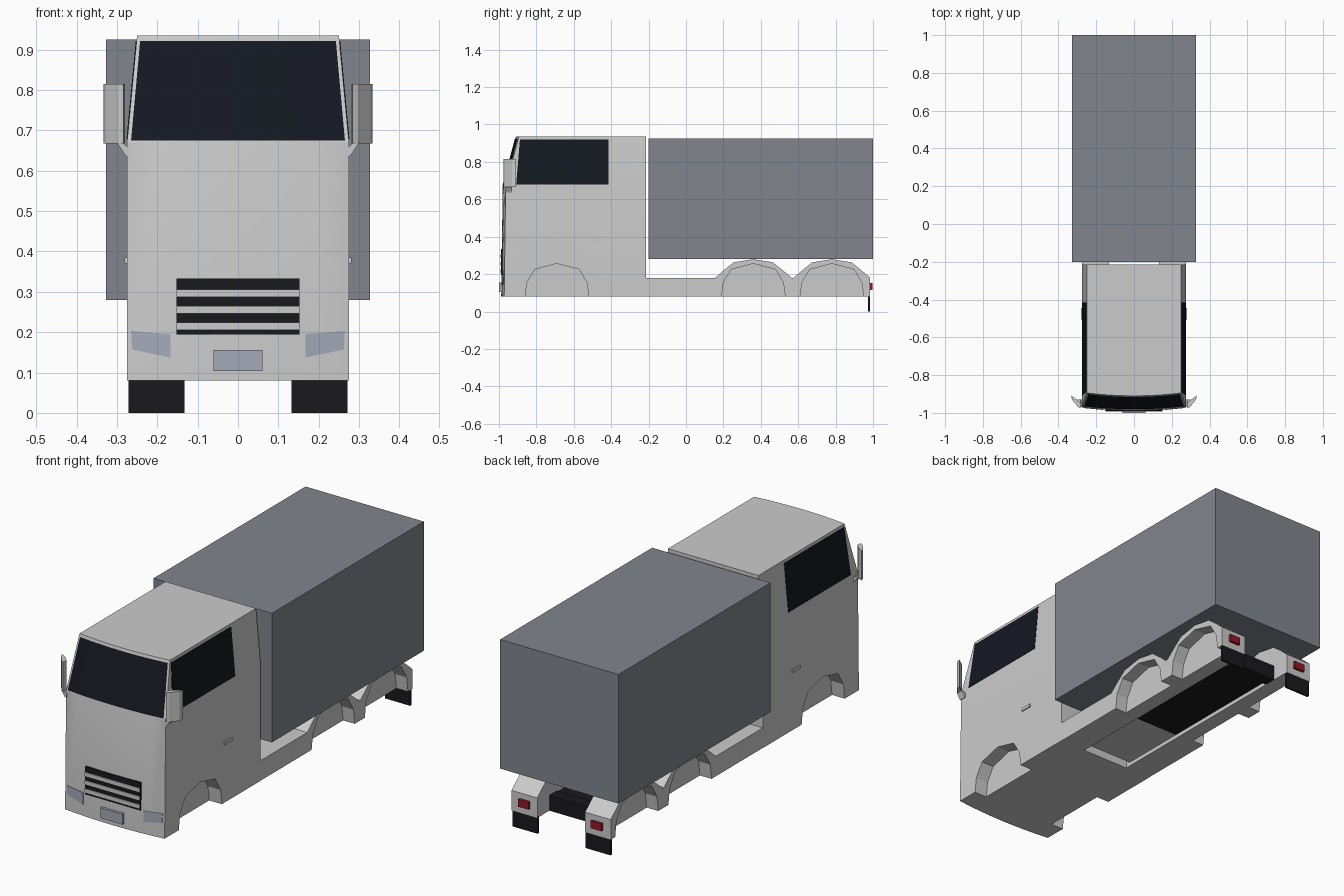
import bpy, bmesh

if "Cube" in bpy.data.objects:
    bpy.data.objects.remove(bpy.data.objects["Cube"])


def material(name, r, g, b):
    m = bpy.data.materials.new(name)
    m.diffuse_color = (r, g, b, 1)
    m.use_nodes = True
    m.node_tree.nodes["Principled BSDF"].inputs["Base Color"].default_value = m.diffuse_color
    return m


BLACK = material("black", 0.01, 0.01, 0.012)
GLASS = material("dark_glass", 0.007, 0.009, 0.015)
CARGO = material("cargo_grey", 0.22, 0.235, 0.27)
LAMP = material("lamp_glass", 0.36, 0.4, 0.48)
RED = material("red_lamp", 0.3, 0.01, 0.02)


def make(name, verts, faces, mat=None, mirror=False):
    me = bpy.data.meshes.new(name)
    me.from_pydata(verts, [], faces)
    bm = bmesh.new()
    bm.from_mesh(me)
    bmesh.ops.recalc_face_normals(bm, faces=bm.faces)
    bm.to_mesh(me)
    bm.free()
    ob = bpy.data.objects.new(name, me)
    bpy.context.collection.objects.link(ob)
    if mat:
        me.materials.append(mat)
    if mirror:
        ob.modifiers.new("mirror", 'MIRROR')
    return ob


def prism(name, pts, axis, lo, hi, mat=None, mirror=False):
    """Extrude a 2D profile along an axis (0=x, 1=y, 2=z)."""
    def place(p, d):
        v = list(p)
        v.insert(axis, d)
        return v
    n = len(pts)
    verts = [place(p, d) for d in (lo, hi) for p in pts]
    faces = [list(range(n)), list(range(n, 2 * n))]
    faces += [[i, (i + 1) % n, n + (i + 1) % n, n + i] for i in range(n)]
    return make(name, verts, faces, mat, mirror)


def box(name, x, y, z, mat=None, mirror=False):
    pts = [(x[0], y[0]), (x[1], y[0]), (x[1], y[1]), (x[0], y[1])]
    return prism(name, pts, 2, z[0], z[1], mat, mirror)


# Cab: bowed front, tapering above the waist
LEVELS = [(0.08, 0.275, -0.988), (0.67, 0.275, -0.98), (0.935, 0.25, -0.91)]
COLS = [-1, -0.75, -0.5, -0.25, 0, 0.25, 0.5, 0.75, 1]


def front(f, z):
    a, b = (LEVELS[0], LEVELS[1]) if z < 0.67 else (LEVELS[1], LEVELS[2])
    t = (z - a[0]) / (b[0] - a[0])
    w, y = a[1] + t * (b[1] - a[1]), a[2] + t * (b[2] - a[2])
    return [f * w, y + 0.016 * f * f, z]


verts, faces = [], []
for z, w, _ in LEVELS:
    verts += [front(f, z) for f in COLS] + [[w, -0.215, z], [-w, -0.215, z]]
n = len(COLS) + 2
for k in range(2):
    for i in range(n):
        j = (i + 1) % n
        faces.append([k * n + i, k * n + j, (k + 1) * n + j, (k + 1) * n + i])
faces += [list(range(n)), list(range(2 * n, 3 * n))]
cab = make("cab", verts, faces)

# Front wheel wells cut into the cab
half = [(0.17, 0.08), (0.16, 0.155), (0.118, 0.225), (0, 0.256)]
well = half + [(-y, z) for y, z in half[-2::-1]]
for s in (-1, 1):
    pts = [(-0.69 + y, z) for y, z in well] + [(-0.86, 0), (-0.52, 0)]
    cutter = prism("well_cutter", pts, 0, *sorted((s * 0.205, s * 0.4)))
    cutter.hide_render = True
    mod = cab.modifiers.new("well", 'BOOLEAN')
    mod.operation, mod.solver, mod.object = 'DIFFERENCE', 'EXACT', cutter
    bpy.context.view_layer.objects.active = cab
    bpy.ops.object.modifier_apply(modifier=mod.name)
    bpy.data.objects.remove(cutter)
bpy.ops.object.select_all(action='DESELECT')
cab.select_set(True)
bpy.context.view_layer.objects.active = cab
bpy.ops.object.shade_smooth_by_angle(angle=0.25)

# Windscreen and side windows
verts = []
for z in (0.675, 0.922):
    for f in COLS:
        x, y, zz = front(f * 0.965, z)
        verts.append((x, y - 0.002, zz))
m = len(COLS)
make("windscreen", verts, [[i, i + 1, m + i + 1, m + i] for i in range(m - 1)], GLASS)


def side(y, z, d):
    return (0.275 - 0.025 * (z - 0.67) / 0.265 + d, y, z)


outline = [(-0.945, 0.68), (-0.415, 0.68), (-0.415, 0.92), (-0.888, 0.92)]
outline[0] = (-0.908, 0.68)
make("side_window", [side(y, z, d) for d in (-0.01, 0.002) for y, z in outline],
     [[0, 1, 2, 3], [4, 5, 6, 7]] + [[i, (i + 1) % 4, 4 + (i + 1) % 4, 4 + i] for i in range(4)],
     GLASS, True)

# Grille with slats, plate, headlamps, door handles
box("grille", (-0.152, 0.152), (-0.989, -0.96), (0.194, 0.333), BLACK)
for i in range(3):
    z = 0.205 + i * 0.041
    box("grille_slat", (-0.152, 0.152), (-0.993, -0.96), (z, z + 0.019))
box("front_plate", (-0.061, 0.061), (-1.0, -0.97), (0.104, 0.156), LAMP)
lamp = [(0.167, 0.137, -0.984), (0.262, 0.157, -0.975), (0.265, 0.203, -0.974), (0.167, 0.195, -0.983)]
make("headlamp", [(x, y + d, z) for d in (0, 0.02) for x, z, y in lamp],
     [[0, 1, 2, 3], [4, 5, 6, 7]] + [[i, (i + 1) % 4, 4 + (i + 1) % 4, 4 + i] for i in range(4)],
     LAMP, True)
box("door_handle", (0.27, 0.281), (-0.505, -0.445), (0.37, 0.385), None, True)

# Mirrors on short arms
prism("mirror", [(0.333, -0.908), (0.328, -0.93), (0.297, -0.968), (0.284, -0.975),
                 (0.28, -0.955), (0.295, -0.935)], 2, 0.667, 0.815, None, True)
prism("mirror_arm", [(0.27, 0.637), (0.279, 0.637), (0.298, 0.667), (0.283, 0.667),
                     (0.27, 0.655)], 1, -0.968, -0.93, None, True)

# Chassis rails with rear mudguards: solid inner layer, arched outer layer
top = [(-0.205, 0.18), (-0.165, 0.215), (-0.105, 0.263), (0, 0.28),
       (0.105, 0.263), (0.165, 0.215), (0.205, 0.18)]
upper = [(-0.22, 0.18)] + [(c + y, z) for c in (0.36, 0.78) for y, z in top]
bottom = [(c + y, z) for c in (0.78, 0.36) for y, z in well]
ends = [(0.985, 0.08)], [(-0.22, 0.08)]
prism("rail_inner", upper + ends[0] + ends[1], 0, 0.132, 0.21, None, True)
prism("rail_outer", upper + ends[0] + bottom + ends[1], 0, 0.21, 0.274, None, True)

# Under-tray and black rear frame between the rails
box("under_tray", (-0.135, 0.135), (-0.19, 0.155), (0.1, 0.16))
box("rear_frame", (-0.135, 0.135), (0.155, 0.87), (0.1, 0.15), BLACK)
box("rear_crossbar", (-0.135, 0.135), (0.83, 0.89), (0.08, 0.157), BLACK)

# Mud flaps and tail lamps
box("mud_flap", (0.132, 0.271), (0.972, 0.983), (0, 0.085), BLACK, True)
box("tail_lamp", (0.172, 0.23), (0.975, 0.998), (0.115, 0.152), RED, True)

# Cargo box
box("cargo_box", (-0.327, 0.327), (-0.2, 1.0), (0.28, 0.925), CARGO)
